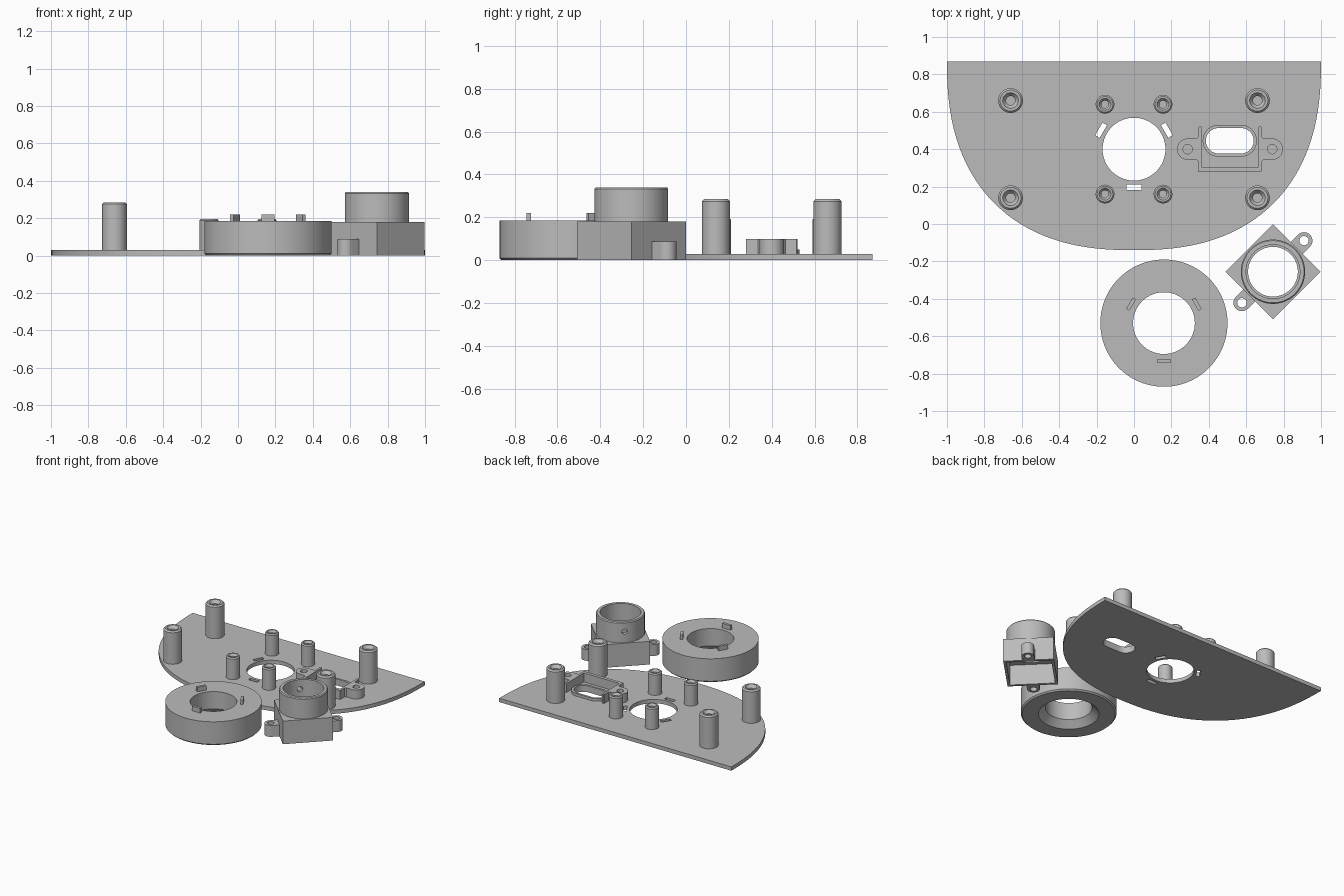
import bpy, bmesh
from math import sin, cos, pi, radians, copysign

if "Cube" in bpy.data.objects:
    bpy.data.objects.remove(bpy.data.objects["Cube"])

grey = bpy.data.materials.new("plastic grey")
grey.diffuse_color = (0.5, 0.5, 0.5, 1)
grey.use_nodes = True
grey.node_tree.nodes["Principled BSDF"].inputs["Base Color"].default_value = grey.diffuse_color


def finish(name, mesh, loc=(0, 0, 0), rot=0):
    bm = bmesh.new()
    bm.from_mesh(mesh)
    bmesh.ops.remove_doubles(bm, verts=bm.verts, dist=1e-5)
    bmesh.ops.recalc_face_normals(bm, faces=bm.faces)
    bm.to_mesh(mesh)
    bm.free()
    mesh.materials.clear()
    mesh.materials.append(grey)
    ob = bpy.data.objects.new(name, mesh)
    bpy.context.collection.objects.link(ob)
    ob.location = loc
    ob.rotation_euler[2] = rot
    bpy.ops.object.select_all(action='DESELECT')
    ob.select_set(True)
    bpy.context.view_layer.objects.active = ob
    bpy.ops.object.shade_smooth_by_angle(angle=radians(30))
    return ob


def extrude(name, loops, z0, z1, loc=(0, 0), rot=0):
    """Fill an outline (later loops are holes) and give it thickness."""
    cu = bpy.data.curves.new(name, 'CURVE')
    cu.dimensions, cu.fill_mode = '2D', 'BOTH'
    cu.extrude = (z1 - z0) / 2
    for loop in loops:
        sp = cu.splines.new('POLY')
        sp.points.add(len(loop) - 1)
        for p, (x, y) in zip(sp.points, loop):
            p.co = (x, y, 0, 1)
        sp.use_cyclic_u = True
    tmp = bpy.data.objects.new(name + "_outline", cu)
    bpy.context.collection.objects.link(tmp)
    bpy.context.view_layer.update()
    dg = bpy.context.evaluated_depsgraph_get()
    mesh = bpy.data.meshes.new_from_object(tmp.evaluated_get(dg))
    bpy.data.objects.remove(tmp)
    return finish(name, mesh, (loc[0], loc[1], (z0 + z1) / 2), rot)


def lathe(name, prof, loc, n=48, closed=False):
    """Spin an (r, z) profile around the vertical axis."""
    k = len(prof)
    verts = [(r * cos(2 * pi * i / n), r * sin(2 * pi * i / n), z)
             for i in range(n) for r, z in prof]
    faces = []
    for i in range(n):
        a, b = i * k, (i + 1) % n * k
        for j in range(k if closed else k - 1):
            m = (j + 1) % k
            faces.append((a + j, b + j, b + m, a + m))
    mesh = bpy.data.meshes.new(name)
    mesh.from_pydata(verts, [], faces)
    return finish(name, mesh, (loc[0], loc[1], 0))


def arc(cx, cy, r, a0, a1, n=16):
    return [(cx + r * cos(radians(a0 + (a1 - a0) * i / n)),
             cy + r * sin(radians(a0 + (a1 - a0) * i / n))) for i in range(n + 1)]


def circle(cx, cy, r, n=48):
    return arc(cx, cy, r, 0, 360, n)[:-1]


def capsule(cx, cy, hx, hy):
    d = hx - hy
    return arc(cx + d, cy, hy, -90, 90) + arc(cx - d, cy, hy, 90, 270)


def rect(hx, hy):
    return [(-hx, -hy), (hx, -hy), (hx, hy), (-hx, hy)]


def slot(cx, cy, r, ang, w, d):
    """Small rectangle set tangentially at radius r."""
    a = radians(ang)
    return [(cx + (r + u) * cos(a) - v * sin(a), cy + (r + u) * sin(a) + v * cos(a))
            for u, v in rect(d / 2, w / 2)]


TABS = (30, 150, 270)

# Base plate: straight back, rounded front, with openings
front = []
for i in range(65):
    c, s = cos(pi + pi * i / 64), sin(pi + pi * i / 64)
    front.append((copysign(abs(c) ** (2 / 2.4), c), 0.87 - 1.01 * abs(s) ** (2 / 2.4)))
extrude("base_plate", [front, circle(0, 0.4, 0.168, 64), capsule(0.512, 0.445, 0.128, 0.068)]
        + [slot(0, 0.4, 0.203, a, 0.078, 0.028) for a in TABS], 0, 0.03)

# Screw posts with countersunk bores
for x in (-1, 1):
    for y in (0.14, 0.66):
        lathe("tall_post", [(0, .06), (.024, .06), (.024, .262), (.042, .285), (.056, .285),
                            (.066, .275), (.066, .025), (0, .025)], (0.66 * x, y))
    for y in (0.16, 0.64):
        lathe("short_post", [(0, .05), (.02, .05), (.02, .18), (.032, .197), (.042, .197),
                             (.05, .189), (.05, .025), (0, .025)], (0.155 * x, y))

# Connector bracket: U wall with two screw ears
half = [(0, .28), (.17, .28), (.17, .335), (.18, .343)] + arc(.226, .4, .057, -90, 90) \
    + [(.18, .457), (.17, .465), (.17, .515), (.165, .52), (.153, .52), (.153, .305), (0, .305)]
outline = half + [(-x, y) for x, y in half[-2:0:-1]]
extrude("connector_bracket", [outline, circle(.226, .4, .025, 24), circle(-.226, .4, .025, 24)],
        0.028, 0.1, (0.513, 0))
extrude("connector_rim", [capsule(0.512, 0.445, 0.145, 0.085),
                          capsule(0.512, 0.445, 0.128, 0.068)], 0.028, 0.05)

# Thick ring with flared underside and locating tabs
RING = (0.16, -0.53)
lathe("spacer_ring", [(.215, 0), (.33, 0), (.34, .01), (.34, .185), (.165, .185), (.165, .05)],
      RING, 96, True)
for a in TABS:
    extrude("ring_tab", [slot(*RING, 0.203, a, 0.07, 0.02)], 0.18, 0.22)

# Lens holder: hollow square base, tube on top, screw ears on two sides
HOLD = (0.743, -0.255)
extrude("holder_base", [rect(.18, .18), rect(.16, .16)], 0, 0.16, HOLD, pi / 4)
extrude("holder_base_top", [rect(.18, .18), circle(0, 0, .133, 64)], 0.16, 0.18, HOLD, pi / 4)
tube = lathe("holder_tube", [(.133, .18), (.172, .18), (.172, .333), (.166, .34), (.144, .34),
                             (.144, .2), (.133, .2)], HOLD, 64, True)
for s in (0, pi):
    ear = [(.179, -.045)] + arc(.235, 0, .045, -90, 90) + [(.179, .045)]
    extrude("holder_ear", [ear, circle(.235, 0, .025, 24)], 0, 0.088, HOLD, pi / 4 + s)

# Set screw hole through the tube wall
bpy.ops.mesh.primitive_cylinder_add(
    vertices=24, radius=0.02, depth=0.12, rotation=(pi / 2, 0, pi / 4),
    location=(HOLD[0] - .157 * sin(pi / 4), HOLD[1] + .157 * cos(pi / 4), 0.265))
cutter = bpy.context.object
cutter.name = "screw_hole_cutter"
cutter.hide_render = True
cutter.hide_set(True)
cut = tube.modifiers.new("screw hole", 'BOOLEAN')
cut.operation, cut.solver, cut.object = 'DIFFERENCE', 'EXACT', cutter
